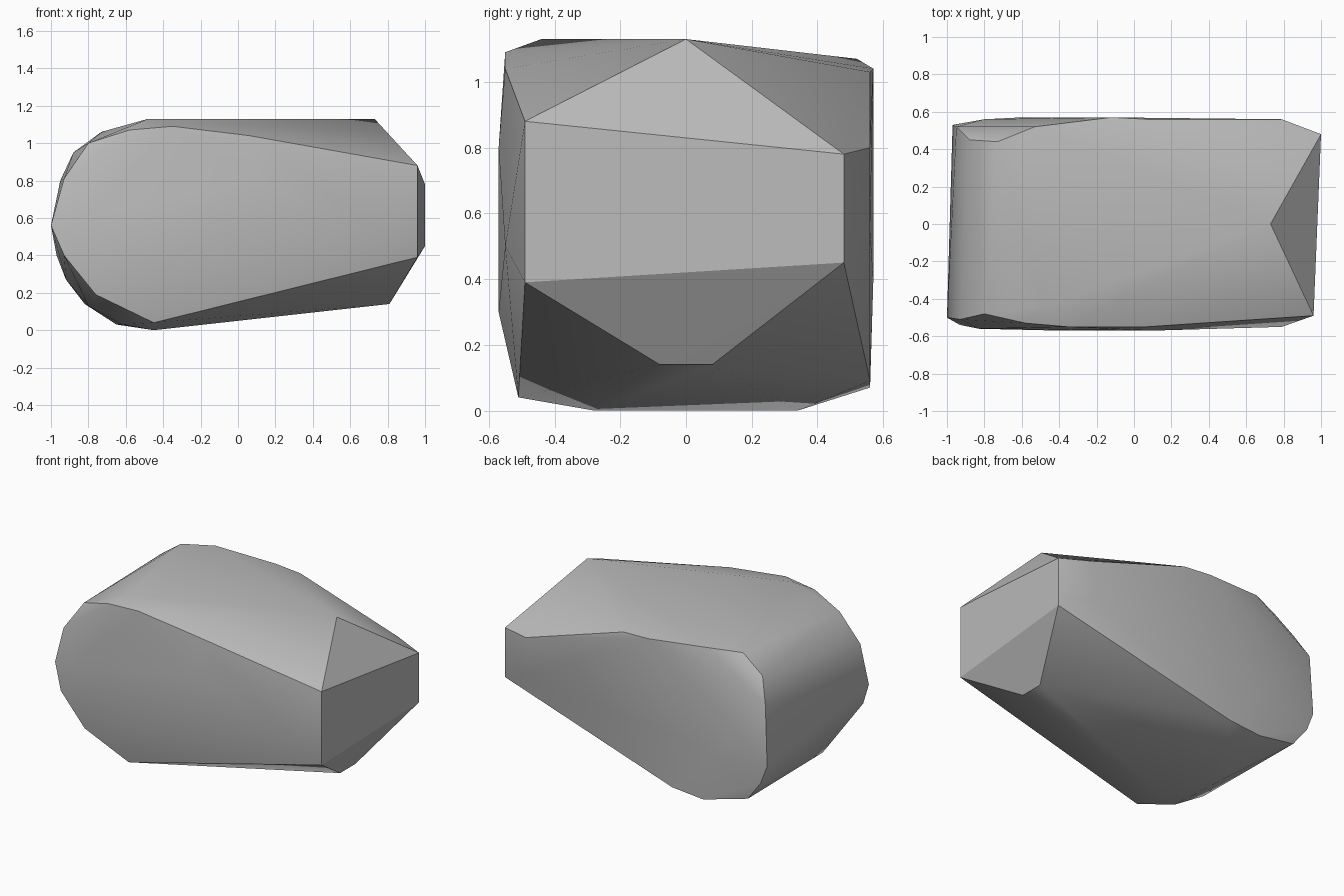
import bpy
import bmesh
import math

# Remove the default cube
default_cube = bpy.data.objects.get("Cube")
if default_cube:
    bpy.data.objects.remove(default_cube, do_unlink=True)


def make_material(name, colour):
    material = bpy.data.materials.new(name)
    material.use_nodes = True
    material.diffuse_color = colour
    material.node_tree.nodes["Principled BSDF"].inputs["Base Color"].default_value = colour
    return material


def make_hull(name, corners, material, sharp_angle):
    """Wrap a convex faceted body around the given corners."""
    bm = bmesh.new()
    for corner in corners:
        bm.verts.new(corner)
    hull = bmesh.ops.convex_hull(bm, input=bm.verts[:])
    unused = {g for g in hull["geom_interior"] + hull["geom_unused"]
              if isinstance(g, bmesh.types.BMVert)}
    bmesh.ops.delete(bm, geom=list(unused), context="VERTS")
    bmesh.ops.recalc_face_normals(bm, faces=bm.faces[:])
    mesh = bpy.data.meshes.new(name)
    bm.to_mesh(mesh)
    bm.free()
    mesh.materials.append(material)
    body = bpy.data.objects.new(name, mesh)
    bpy.context.collection.objects.link(body)
    bpy.ops.object.select_all(action="DESELECT")
    body.select_set(True)
    bpy.context.view_layer.objects.active = body
    bpy.ops.object.shade_smooth_by_angle(angle=math.radians(sharp_angle))
    return body


# Rim of the front side, from the lower corner around the rounded end
front_rim = [
    (-.45, -.51, .04), (-.76, -.53, .19), (-.93, -.54, .4), (-1, -.5, .56),
    (-.93, -.51, .81), (-.8, -.48, 1), (-.58, -.53, 1.07), (-.35, -.55, 1.09),
    (.06, -.55, 1.04), (.96, -.49, .88), (.96, -.49, .39),
]

# Rim of the back side
back_rim = [
    (-.29, .56, .09), (-.52, .56, .07), (-.82, .52, .14), (-.92, .53, .27),
    (-.97, .53, .4), (-.95, .52, .8), (-.88, .45, .95), (-.73, .44, 1.06),
    (-.53, .52, 1.07), (-.12, .57, 1.04), (.07, .56, 1.03),
    (.79, .56, .8), (1, .48, .78), (1, .48, .45),
]

# Crown points along the flat top
crown = [(-.48, -.44, 1.13), (.73, 0, 1.13)]

# Underside, narrowing towards the raised end
underside = [
    (-.45, -.28, 0), (-.45, .34, 0), (-.62, -.36, .03), (-.65, .1, .03),
    (-.8, -.3, .13), (.81, -.08, .14), (.81, .08, .14),
]

# Slight swell of the two broad sides
swell = [
    (-.83, -.56, .6), (-.4, -.57, .3), (.1, -.57, .8), (.79, -.55, .5),
    (-.8, .56, .6), (-.6, .57, .4), (.79, .56, .55),
]

stone = make_material("stone grey", (.5, .5, .5, 1))
make_hull("rock_body", front_rim + back_rim + crown + underside + swell, stone, 30)
